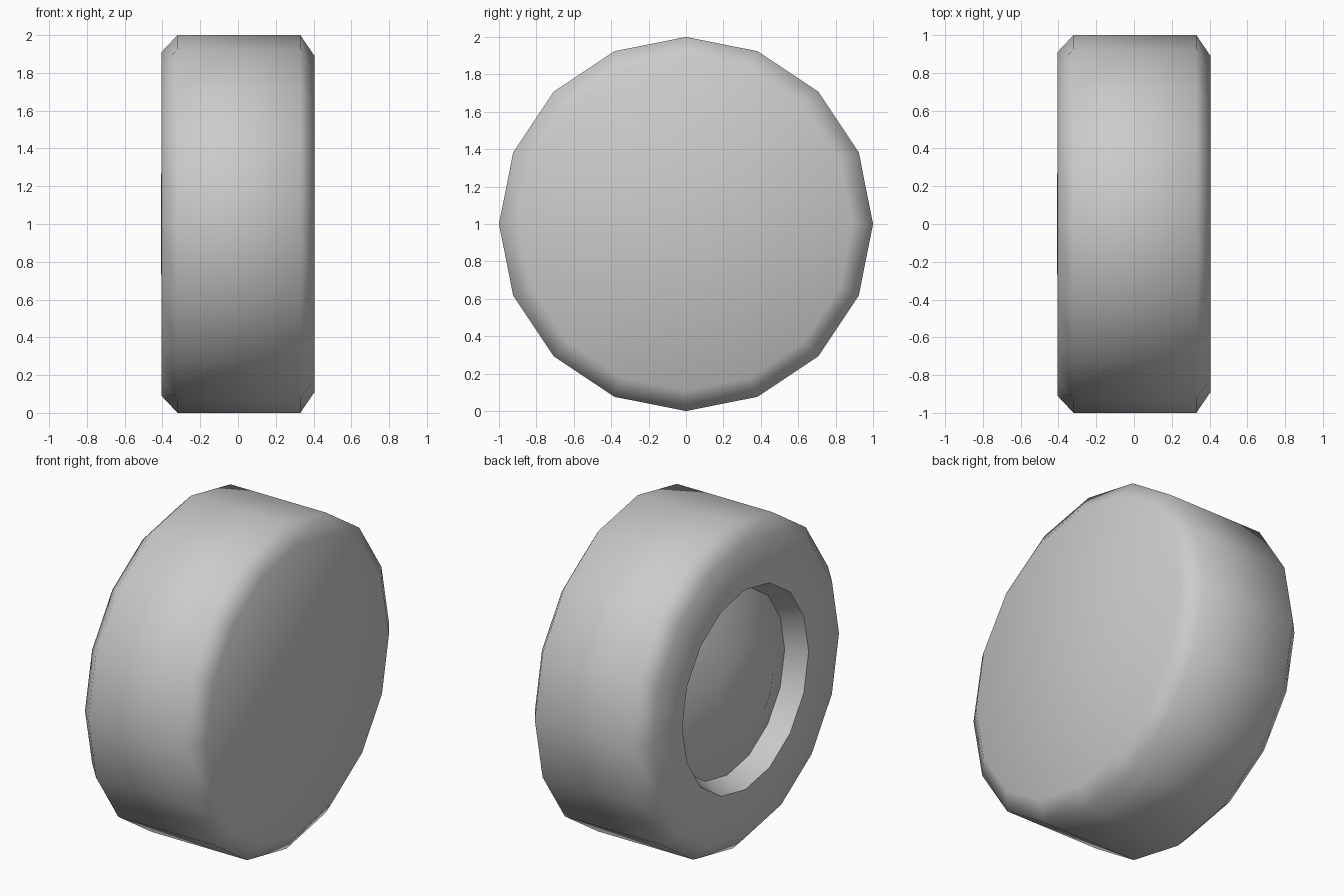
import bpy, bmesh, math

if "Cube" in bpy.data.objects:
    bpy.data.objects.remove(bpy.data.objects["Cube"])

SIDES = 16


def lathe(name, profile):
    """Revolve (x, radius) points around the wheel axle, capping ends of radius 0."""
    bm = bmesh.new()
    rings = []
    for x, r in profile:
        rings.append([bm.verts.new((x, r * math.cos(math.tau * i / SIDES),
                                    1 + r * math.sin(math.tau * i / SIDES)))
                      for i in range(SIDES)])
    for a, b in zip(rings, rings[1:]):
        for i in range(SIDES):
            j = (i + 1) % SIDES
            bm.faces.new((a[i], b[i], b[j], a[j]))
    # flat end discs
    bm.faces.new(rings[0])
    bm.faces.new(rings[-1][::-1])
    bmesh.ops.recalc_face_normals(bm, faces=bm.faces)
    mesh = bpy.data.meshes.new(name)
    bm.to_mesh(mesh)
    bm.free()
    obj = bpy.data.objects.new(name, mesh)
    bpy.context.collection.objects.link(obj)
    bpy.ops.object.select_all(action='DESELECT')
    obj.select_set(True)
    bpy.context.view_layer.objects.active = obj
    bpy.ops.object.shade_smooth_by_angle(angle=math.radians(60))
    return obj


# Wheel: hub cap, dished hub, recess wall, sidewall, shoulders, tread, flat inner side
lathe("wheel", [
    (-0.407, 0.265),
    (-0.28, 0.56),
    (-0.405, 0.615),
    (-0.405, 0.91),
    (-0.32, 1.0),
    (0.33, 1.0),
    (0.405, 0.89),
])
